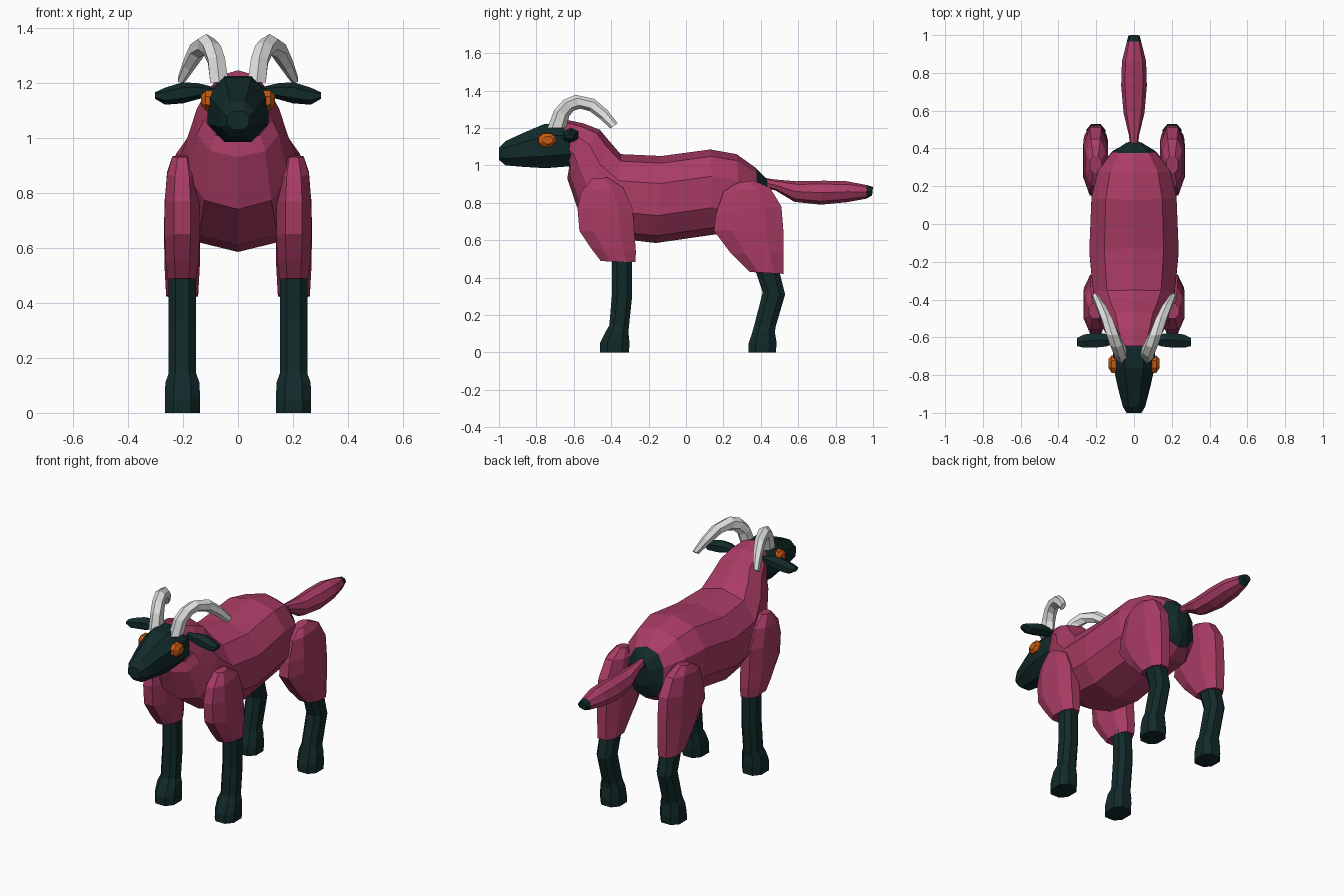
import bpy, bmesh, math
from mathutils import Vector


def material(name, rgb):
    m = bpy.data.materials.new(name)
    m.diffuse_color = (*rgb, 1)
    return m


PINK = material("raspberry coat", (0.40, 0.045, 0.130))
DARK = material("dark teal", (0.006, 0.023, 0.023))
HORN = material("pale horn", (0.76, 0.76, 0.75))
ORANGE = material("orange eye", (0.55, 0.10, 0.006))


def power(v, e):
    return math.copysign(abs(v) ** e, v)


def loft(name, rings, mats, n=8, e=1.0, half=False, side="x", rule=None):
    """Skin rings; each ring is (top point, bottom point, half width)."""
    axis = Vector((1, 0, 0)) if side == "x" else Vector((0, 1, 0))
    bm = bmesh.new()
    loops = []
    for a, b, w in rings:
        a, b = Vector(a), Vector(b)
        mid, up = (a + b) / 2, (a - b) / 2
        loop = []
        for i in range(n):
            t = 2 * math.pi * (i + (0.5 if half else 0)) / n
            c, s = math.cos(t), math.sin(t)
            if half:  # stretch so flat sides reach the full size
                k = 1 / math.cos(math.pi / n)
                c, s = c * k, s * k
            loop.append(bm.verts.new(mid + up * power(c, e) + axis * w * power(s, e)))
        loops.append(loop)
    for k, (p, q) in enumerate(zip(loops, loops[1:])):
        for i in range(n):
            j = (i + 1) % n
            f = bm.faces.new((p[i], p[j], q[j], q[i]))
            f.material_index = rule(k) if rule else 0
    for loop, k in ((loops[0], 0), (loops[-1], len(loops) - 2)):
        bm.faces.new(loop).material_index = rule(k) if rule else 0
    bmesh.ops.recalc_face_normals(bm, faces=bm.faces)
    me = bpy.data.meshes.new(name)
    bm.to_mesh(me)
    bm.free()
    for m in mats:
        me.materials.append(m)
    ob = bpy.data.objects.new(name, me)
    bpy.context.collection.objects.link(ob)
    return ob


def rings_at(x, rows):
    """Rows of (y, z, y, z, half width) at a fixed x."""
    return [((x, a, b), (x, c, d), w) for a, b, c, d, w in rows]


# Body and neck, with a dark patch around the tail root
loft("body", rings_at(0, [
    (0.435, 0.925, 0.425, 0.76, 0.04),
    (0.375, 0.985, 0.39, 0.68, 0.12),
    (0.27, 1.06, 0.30, 0.63, 0.20),
    (0.13, 1.085, 0.15, 0.63, 0.235),
    (-0.13, 1.05, -0.16, 0.585, 0.247),
    (-0.35, 1.06, -0.38, 0.61, 0.225),
    (-0.41, 1.13, -0.57, 0.74, 0.19),
    (-0.46, 1.19, -0.635, 0.93, 0.155),
    (-0.55, 1.225, -0.625, 0.99, 0.13),
    (-0.645, 1.245, -0.66, 1.05, 0.09),
]), [PINK, DARK], n=10, e=0.85, rule=lambda k: 1 if k == 0 else 0)

# Head
loft("head", rings_at(0, [
    (-0.58, 1.205, -0.595, 1.01, 0.095),
    (-0.66, 1.225, -0.62, 0.995, 0.11),
    (-0.76, 1.22, -0.75, 0.985, 0.11),
    (-0.86, 1.178, -0.87, 0.992, 0.085),
    (-0.965, 1.13, -0.965, 1.0, 0.06),
    (-1.0, 1.095, -1.0, 1.03, 0.04),
]), [DARK], half=True, e=0.9)

# Tail with dark tip
loft("tail", rings_at(0, [
    (0.41, 0.935, 0.42, 0.88, 0.02),
    (0.47, 0.925, 0.48, 0.865, 0.028),
    (0.59, 0.915, 0.58, 0.805, 0.055),
    (0.74, 0.918, 0.72, 0.79, 0.068),
    (0.86, 0.915, 0.86, 0.803, 0.064),
    (0.965, 0.895, 0.965, 0.822, 0.038),
    (1.0, 0.885, 0.995, 0.84, 0.03),
]), [PINK, DARK], rule=lambda k: 1 if k == 5 else 0)

FRONT_THIGH = [(-0.50, 0.93, -0.42, 0.935, 0.035), (-0.56, 0.86, -0.335, 0.88, 0.055),
               (-0.58, 0.77, -0.285, 0.77, 0.063), (-0.57, 0.65, -0.275, 0.63, 0.064),
               (-0.51, 0.56, -0.268, 0.54, 0.06), (-0.455, 0.488, -0.27, 0.483, 0.052)]
REAR_THIGH = [(0.27, 0.905, 0.36, 0.92, 0.03), (0.20, 0.86, 0.45, 0.88, 0.053),
              (0.16, 0.74, 0.51, 0.78, 0.064), (0.15, 0.65, 0.52, 0.66, 0.066),
              (0.24, 0.53, 0.522, 0.53, 0.064), (0.34, 0.43, 0.52, 0.42, 0.058)]
FRONT_LEG = [(-0.395, 0.52, -0.29, 0.52, 0.05), (-0.395, 0.32, -0.288, 0.30, 0.05),
             (-0.41, 0.145, -0.305, 0.14, 0.05), (-0.43, 0.11, -0.308, 0.11, 0.062),
             (-0.46, 0.05, -0.302, 0.05, 0.064), (-0.46, 0.0, -0.305, 0.0, 0.064)]
REAR_LEG = [(0.36, 0.47, 0.49, 0.47, 0.05), (0.41, 0.32, 0.53, 0.31, 0.05),
            (0.365, 0.145, 0.48, 0.14, 0.05), (0.355, 0.11, 0.475, 0.11, 0.062),
            (0.335, 0.05, 0.485, 0.05, 0.064), (0.335, 0.0, 0.48, 0.0, 0.064)]
# x, then upper and lower edge in (y, z), then half width
HORN_ROWS = [(0.068, -0.74, 1.20, -0.64, 1.20, 0.038), (0.078, -0.705, 1.295, -0.625, 1.262, 0.036),
             (0.095, -0.655, 1.35, -0.60, 1.293, 0.037), (0.115, -0.59, 1.377, -0.565, 1.303, 0.036),
             (0.145, -0.49, 1.355, -0.515, 1.29, 0.033), (0.175, -0.42, 1.295, -0.455, 1.245, 0.027),
             (0.205, -0.365, 1.225, -0.405, 1.197, 0.016)]
# x, y, upper z, lower z, half depth
EAR_ROWS = [(0.09, -0.61, 1.185, 1.155, 0.02), (0.145, -0.615, 1.198, 1.14, 0.038),
            (0.20, -0.615, 1.202, 1.125, 0.045), (0.265, -0.62, 1.182, 1.12, 0.04),
            (0.302, -0.625, 1.165, 1.142, 0.025)]

for s, label in ((-1, "left"), (1, "right")):
    # Legs
    loft(f"front_thigh_{label}", rings_at(s * 0.203, FRONT_THIGH), [PINK], half=True, e=0.85)
    loft(f"rear_thigh_{label}", rings_at(s * 0.203, REAR_THIGH), [PINK], half=True, e=0.85)
    loft(f"front_leg_{label}", rings_at(s * 0.202, FRONT_LEG), [DARK], half=True, e=0.8)
    loft(f"rear_leg_{label}", rings_at(s * 0.202, REAR_LEG), [DARK], half=True, e=0.8)

    # Horns and ears
    loft(f"horn_{label}", [((s * x, a, b), (s * x, c, d), w) for x, a, b, c, d, w in HORN_ROWS],
         [HORN], n=6)
    loft(f"ear_{label}", [((s * x, y, a), (s * x, y, b), w) for x, y, a, b, w in EAR_ROWS],
         [DARK], n=6, side="y")

    # Eyes, a faceted bulge on each side of the head
    loft(f"eye_{label}", [((s * x, y, 1.135 + r), (s * x, y, 1.135 - r), w) for x, y, r, w in
                          [(0.09, -0.742, 0.038, 0.05), (0.118, -0.742, 0.036, 0.046),
                           (0.134, -0.738, 0.02, 0.026)]],
         [ORANGE], half=True, side="y")
